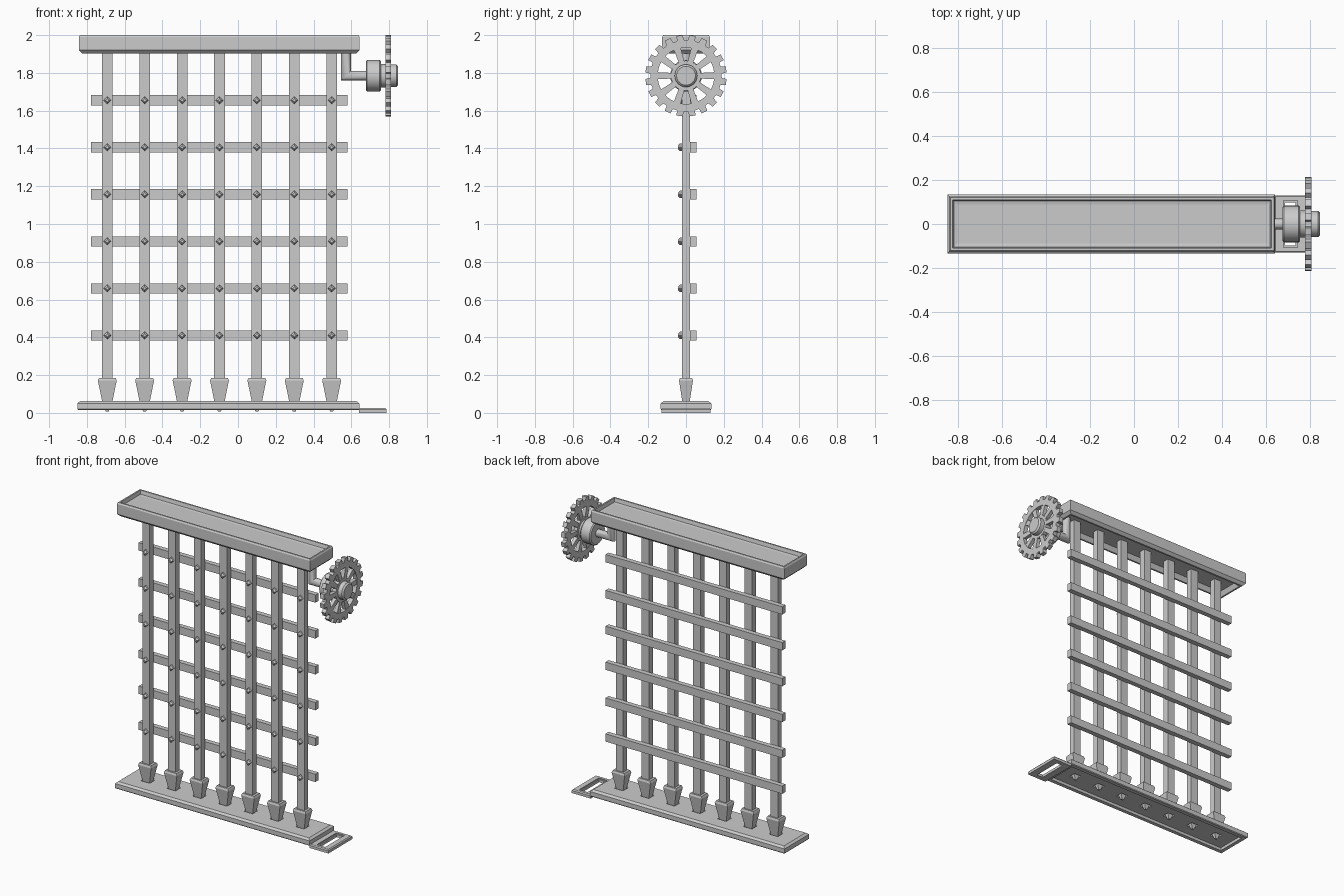
import bpy, math
from mathutils import Vector, Matrix

if "Cube" in bpy.data.objects:
    bpy.data.objects.remove(bpy.data.objects["Cube"])


def make(name, verts, faces):
    me = bpy.data.meshes.new(name)
    me.from_pydata(verts, [], faces)
    ob = bpy.data.objects.new(name, me)
    bpy.context.collection.objects.link(ob)
    return ob


def loft(rings, closed=False):
    """Skin equal-length rings; cap the ends unless the sequence is closed."""
    n, m = len(rings[0]), len(rings)
    verts = [tuple(p) for r in rings for p in r]
    faces = []
    for a in range(m if closed else m - 1):
        b = (a + 1) % m
        for i in range(n):
            j = (i + 1) % n
            faces.append((a * n + i, a * n + j, b * n + j, b * n + i))
    if not closed:
        faces.append(tuple(reversed(range(n))))
        faces.append(tuple(range((m - 1) * n, m * n)))
    return verts, faces


def fix(ob):
    import bmesh
    bm = bmesh.new()
    bm.from_mesh(ob.data)
    bmesh.ops.recalc_face_normals(bm, faces=bm.faces)
    bm.to_mesh(ob.data)
    bm.free()
    return ob


def rect(hx, hy, z, cx=0.0, cy=0.0):
    return [(cx - hx, cy - hy, z), (cx + hx, cy - hy, z), (cx + hx, cy + hy, z), (cx - hx, cy + hy, z)]


def stack(name, cx, levels, closed=False):
    return fix(make(name, *loft([rect(hx, hy, z, cx) for hx, hy, z in levels], closed)))


def box(name, x0, x1, y0, y1, z0, z1):
    c = (y0 + y1) / 2
    return fix(make(name, *loft([rect((x1 - x0) / 2, (y1 - y0) / 2, z, (x0 + x1) / 2, c) for z in (z0, z1)])))


def circle_x(x, r, n=24):
    return [(x, r * math.cos(2 * math.pi * i / n), AXLE_Z + r * math.sin(2 * math.pi * i / n)) for i in range(n)]


def turned(name, profile, n=24):
    ob = fix(make(name, *loft([circle_x(x, r, n) for x, r in profile])))
    ob.data.shade_smooth()
    ob.data.set_sharp_from_angle(angle=math.radians(30))
    return ob


AXLE_Z = 1.785
BAR_X = [-0.692 + 0.198 * i for i in range(7)]
RAIL_Z = [0.41 + 0.249 * i for i in range(6)]

# Top beam, hollowed from below and with a sunken top panel
HX, HY = 0.743, 0.126
stack("top_beam", -0.1, [
    (HX - .045, HY - .045, 1.935), (HX - .03, HY - .03, 1.902), (HX - .018, HY - .018, 1.902),
    (HX, HY, 1.92), (HX, HY, 1.99), (HX - .006, HY - .006, 2.0), (HX - .016, HY - .016, 2.0),
    (HX - .022, HY - .022, 1.975), (HX - .038, HY - .038, 1.972)])

# Base plate with recessed underside
HX, HY = 0.747, 0.134
base = stack("base_plate", -0.104, [
    (HX - .03, HY - .03, .035), (HX - .03, HY - .03, .015), (HX - .004, HY - .004, .015),
    (HX, HY, .02), (HX, HY, .05), (HX - .015, HY - .015, .062)])

# Square sockets in the base
for i, x in enumerate(BAR_X):
    cutter = stack(f"socket_cutter_{i}", x, [(.022, .02, .0), (.036, .031, .08)])
    cutter.hide_render = True
    cutter.hide_set(True)
    mod = base.modifiers.new("socket", 'BOOLEAN')
    mod.operation = 'DIFFERENCE'
    mod.solver = 'EXACT'
    mod.object = cutter

# Slotted side plate
stack("side_plate", 0.713, [
    (.073, .131, 0), (.073, .131, .018), (.067, .125, .025), (.032, .107, .025),
    (.032, .107, .018), (.024, .099, .018), (.024, .099, 0)], closed=True)

# Vertical bars and their pointed feet
for i, x in enumerate(BAR_X):
    box(f"vertical_bar_{i}", x - .028, x + .028, -.021, .021, .17, 1.94)
    stack(f"spike_{i}", x, [(.008, .007, .008), (.026, .019, .055), (.05, .037, .172), (.044, .032, .186)])

# Horizontal rails and four-sided rivets
for j, z in enumerate(RAIL_Z):
    box(f"horizontal_rail_{j}", -.778, .58, .021, .055, z - .027, z + .027)
    for i, x in enumerate(BAR_X):
        rings = [[(x + r * dx, y, z + r * dz) for dx, dz in ((1, 0), (0, 1), (-1, 0), (0, -1))]
                 for r, y in ((.02, -.018), (.02, -.032), (.009, -.043))]
        fix(make(f"rivet_{j}_{i}", *loft(rings)))

# Bent axle arm: mitred octagonal tube from the beam to the hub
R, EX = 0.026, 0.572
arc = [(R * math.cos(math.radians(a)), R * math.sin(math.radians(a))) for a in range(0, 360, 30)]
arm = fix(make("axle_arm", *loft([
    [(EX + u, v, 1.94) for u, v in arc],
    [(EX + u, v, AXLE_Z + u) for u, v in arc],
    [(0.72, v, AXLE_Z + u) for u, v in arc]])))
arm.data.shade_smooth()
arm.data.set_sharp_from_angle(angle=math.radians(35))

# Hub drum and wheel cap
turned("hub_drum", [(.677, .076), (.684, .084), (.75, .084), (.757, .078)])
turned("wheel_hub", [(.75, .062), (.78, .062), (.78, .08), (.808, .08), (.808, .06), (.838, .06), (.848, .05)])

# Toothed rim
outer, inner = [], []
for t in range(20):
    for da, r in ((-8.0, .188), (-5.6, .19), (-4.4, .216), (4.4, .216), (5.6, .19)):
        a = math.radians(9 + 18 * t + da)
        outer.append((r * math.cos(a), r * math.sin(a)))
        inner.append((.15 * math.cos(a), .15 * math.sin(a)))
rings = [[(x, u, AXLE_Z + v) for u, v in pts]
         for x, pts in ((.78, outer), (.81, outer), (.81, inner), (.78, inner))]
fix(make("gear_rim", *loft(rings, closed=True)))

# Ten spokes between hub and rim
for k in range(10):
    spoke = fix(make(f"spoke_{k}", *loft([
        [(.782, -w, r), (.807, -w, r), (.807, w, r), (.782, w, r)] for w, r in ((.014, .06), (.019, .156))])))
    spoke.data.transform(Matrix.Translation(Vector((0, 0, AXLE_Z)))
                         @ Matrix.Rotation(math.radians(18 + 36 * k), 4, 'X'))
